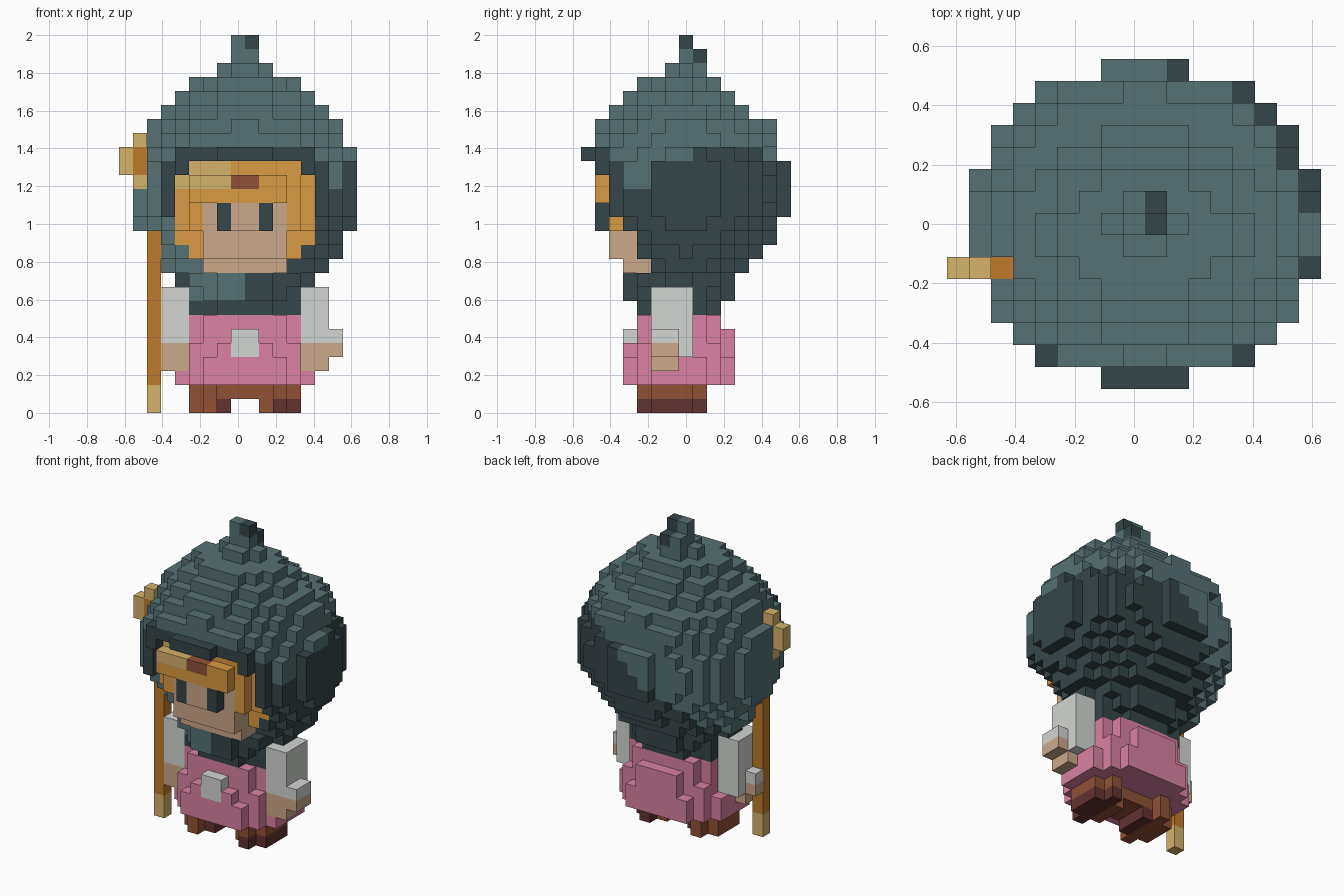
import bpy, bmesh, math
from mathutils import Vector

if "Cube" in bpy.data.objects:
    bpy.data.objects.remove(bpy.data.objects["Cube"])

V = 2 / 27                      # size of one block
CX, CY = 8.5, 7.5               # grid centre in blocks

COLOURS = {
    "hood_teal": (87, 113, 117), "dark_teal": (53, 69, 74),
    "golden_hair": (217, 155, 66), "pale_gold": (214, 178, 107),
    "staff_wood": (192, 123, 42), "skin": (204, 169, 139),
    "pink_cloth": (218, 129, 163), "pale_grey": (211, 214, 210),
    "boot_brown": (146, 81, 54), "dark_brown": (98, 50, 50),
}


def linear(c):
    c /= 255
    return c / 12.92 if c < 0.04045 else ((c + 0.055) / 1.055) ** 2.4


materials = {}
for name, rgb in COLOURS.items():
    m = bpy.data.materials.new(name)
    col = (*[linear(c) for c in rgb], 1)
    m.use_nodes = True
    m.diffuse_color = col
    bsdf = m.node_tree.nodes["Principled BSDF"]
    bsdf.inputs["Base Color"].default_value = col
    bsdf.inputs["Roughness"].default_value = 0.9
    materials[name] = m

cells = {}                      # (i, j, k) -> (part, colour); later parts replace earlier ones


def box(part, colour, i, j, k):
    """Fill a block range; each range is (first, end) with the end excluded."""
    for a in range(*i):
        for b in range(*j):
            for c in range(*k):
                cells[a, b, c] = (part, colour)


def oval(part, colour_of, k, rx, ry, cy):
    """Fill one layer with an oval of blocks centred on x = 9, y = cy."""
    for i in range(1, 17):
        for j in range(15):
            if ((i - 8.5) / rx) ** 2 + ((j + 0.5 - cy) / ry) ** 2 <= 1:
                cells[i, j, k] = (part, colour_of(i, j, k))


def hood_colour(i, j, k):
    """Dark on the lower, left and back part of the hood and round the face."""
    x, y, z = (i - CX) * V, (j + 0.5 - CY) * V, (k + 0.5) * V - 1.1
    if j <= 2 and i in (3, 14) and 11 <= k <= 17:
        return "dark_teal"
    if k in (8, 9) and j <= 5:
        return "hood_teal" if i < 9 else "dark_teal"
    return "dark_teal" if 1.05 * x + 0.7 * y - 1.5 * z > 0.18 else "hood_teal"


def pink(i, j, k):
    return "pink_cloth"


# Hood: stacked ovals from the collar up (half width, half depth, centre y)
LAYERS = [
    (4.2, 2.9, 7), (4.2, 3.8, 7), (4.8, 3.9, 7), (5.8, 4.5, 7.5), (6.6, 5.4, 7.5),
    (7.0, 6.2, 7.5), (7.6, 6.5, 7.5), (7.85, 7.15, 7.5), (8, 7.3, 7.5), (8, 7.3, 7.5),
    (7.85, 7.15, 7.5), (7.6, 6.7, 7.5), (6.95, 7.0, 7.5), (6.7, 6.1, 7.5),
    (5.8, 4.8, 7), (4.8, 3.8, 7), (3.6, 2.9, 7), (1.6, 1.5, 7.5),
]
for n, (rx, ry, cy) in enumerate(LAYERS):
    oval("hood", hood_colour, 7 + n, rx, ry, cy)
del cells[2, 5, 19]             # notch above the staff

# Hood tip
box("hood", "hood_teal", (8, 10), (7, 9), (25, 26))
box("hood", "hood_teal", (8, 9), (7, 8), (26, 27))
box("hood", "dark_teal", (9, 10), (7, 8), (26, 27))
box("hood", "dark_teal", (9, 10), (8, 9), (25, 26))

# Face opening, sloping back towards the chin, and dark brim
for k in range(10, 18):
    front = {10: 5, 11: 4, 12: 4}.get(k, 3)
    for c in [c for c in cells if c[2] == k and 4 <= c[0] <= 13 and c[1] < front]:
        del cells[c]
box("hood", "hood_teal", (3, 15), (2, 4), (18, 19))
box("hood", "dark_teal", (4, 14), (1, 2), (18, 19))
box("hood", "dark_teal", (7, 11), (0, 1), (18, 19))
for i in (4, 13):
    box("hood", "dark_teal", (i, i + 1), (1, 3), (17, 18))

# Hair: side locks, fringe and jewel
box("hair", "golden_hair", (4, 14), (3, 5), (13, 17))
box("hair", "golden_hair", (5, 13), (2, 3), (13, 18))
box("hair", "golden_hair", (5, 13), (3, 4), (17, 18))
box("hair", "golden_hair", (4, 14), (4, 6), (12, 13))
box("hair", "golden_hair", (5, 13), (4, 6), (11, 12))
box("hair", "golden_hair", (5, 12), (1, 2), (15, 17))
box("hair", "pale_gold", (4, 5), (3, 4), (16, 17))
box("hair", "pale_gold", (5, 8), (1, 2), (16, 17))
box("hair", "pale_gold", (5, 8), (2, 4), (17, 18))
box("hair", "boot_brown", (8, 10), (1, 2), (16, 17))

# Face and eyes
box("face", "skin", (6, 12), (2, 5), (11, 15))
box("face", "skin", (6, 12), (3, 5), (10, 11))
box("face", "skin", (7, 11), (1, 2), (13, 15))
for i in (7, 10):
    box("face", "dark_teal", (i, i + 1), (1, 2), (13, 15))

# Tunic with rounded hem, back panel and pouch
for k, rx, ry in ((2, 5, 4.2), (3, 5, 4.2), (4, 4.5, 4), (5, 4.4, 3.1), (6, 4.4, 3.1)):
    oval("tunic", pink, k, rx, ry, 7)
box("tunic", "pink_cloth", (7, 11), (10, 11), (5, 6))
box("pouch", "pale_grey", (8, 10), (3, 4), (4, 6))

# Arms and hands
for part, i, out in (("right", 3, 2), ("left", 13, 15)):
    box(part + "_sleeve", "pale_grey", (i, i + 2), (5, 8), (5, 9))
    box(part + "_sleeve", "pale_grey", (i, i + 2), (7, 8), (4, 5))
    box(part + "_sleeve", "pale_grey", (out, out + 1), (5, 7), (5, 6))
    box(part + "_hand", "skin", (i, i + 2), (5, 7), (3, 5))
    box(part + "_hand", "skin", (out, out + 1), (5, 7), (4, 5))

# Legs and rounded boots
box("legs", "boot_brown", (5, 13), (5, 8), (1, 2))
for part, i, split in (("right_boot", 5, 7), ("left_boot", 10, 11)):
    box("legs", "boot_brown", (i + 1, i + 2), (4, 9), (1, 2))
    for a in range(i, i + 3):
        rows = (4, 9) if a == i + 1 else (5, 8)
        box(part, "boot_brown" if a < split else "dark_brown", (a, a + 1), rows, (0, 1))

# Staff with a hooked head
box("staff", "staff_wood", (2, 3), (5, 6), (2, 19))
box("staff", "pale_gold", (2, 3), (5, 6), (0, 2))
box("staff", "pale_gold", (1, 2), (5, 6), (16, 20))
box("staff", "staff_wood", (1, 2), (5, 6), (17, 19))
box("staff", "pale_gold", (0, 1), (5, 6), (17, 19))

# Turn each part's visible block sides into a mesh
DIRECTIONS = [(s * (a == 0), s * (a == 1), s * (a == 2)) for a in range(3) for s in (-1, 1)]
for part in dict.fromkeys(p for p, _ in cells.values()):
    mine = {c: col for c, (p, col) in cells.items() if p == part}
    used = list(dict.fromkeys(mine.values()))
    bm = bmesh.new()
    points = {}

    def vert(p):
        key = tuple(round(q * 2) for q in p)
        if key not in points:
            points[key] = bm.verts.new(((p.x - CX) * V, (p.y - CY) * V, p.z * V))
        return points[key]

    for c, colour in mine.items():
        for d in DIRECTIONS:
            if tuple(a + b for a, b in zip(c, d)) in cells:
                continue
            n = Vector(d)
            u = Vector((d[1], d[2], d[0])) * 0.5
            w = n.cross(u)
            mid = Vector(c) + Vector((0.5, 0.5, 0.5)) + n * 0.5
            f = bm.faces.new([vert(mid + q) for q in (u + w, w - u, -u - w, u - w)])
            f.material_index = used.index(colour)
    # Merge flat neighbouring squares of one colour
    bmesh.ops.dissolve_limit(bm, angle_limit=math.radians(1), verts=bm.verts[:],
                             edges=bm.edges[:], delimit={"MATERIAL"})
    mesh = bpy.data.meshes.new(part)
    bm.to_mesh(mesh)
    bm.free()
    for name in used:
        mesh.materials.append(materials[name])
    bpy.context.collection.objects.link(bpy.data.objects.new(part, mesh))
